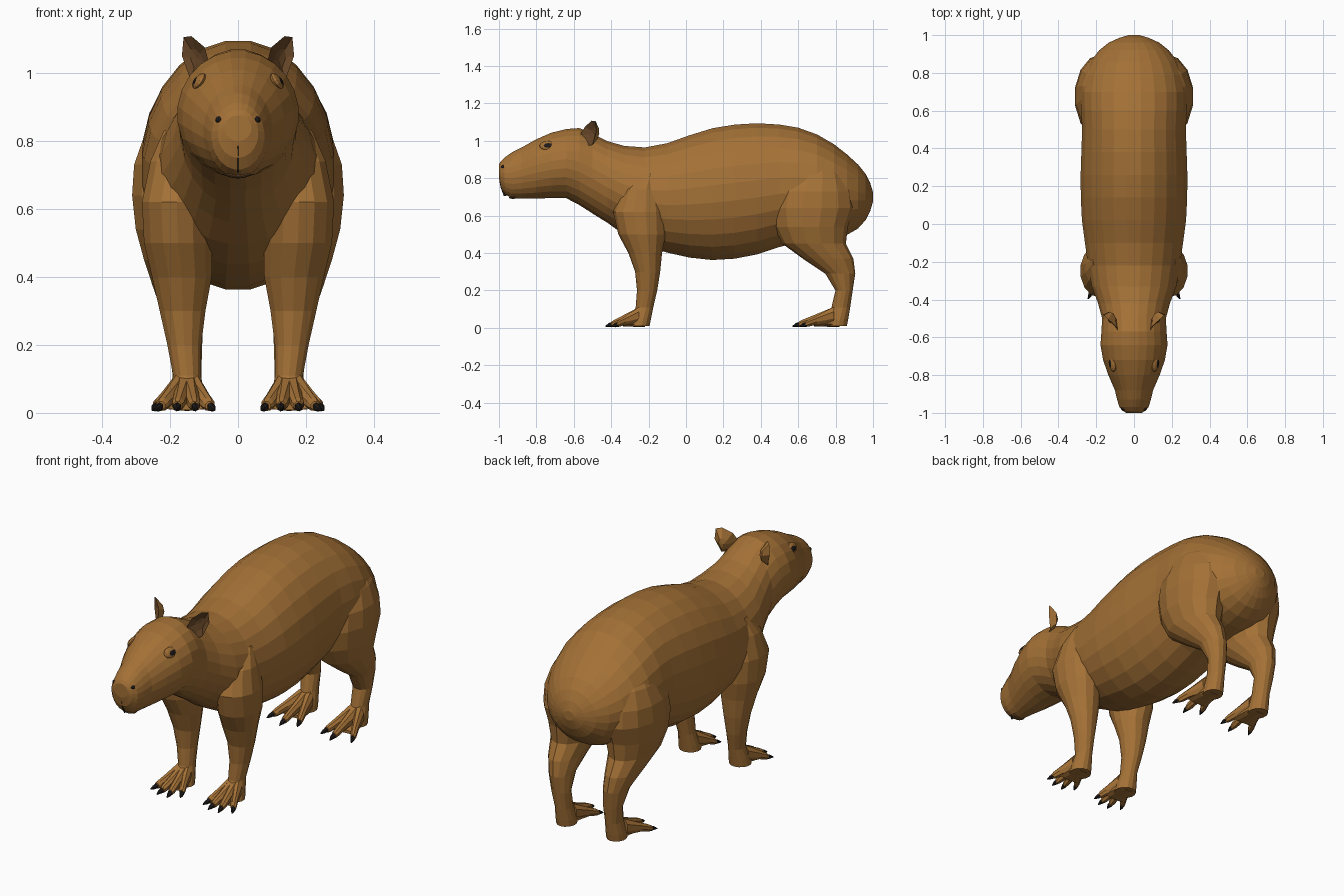
import bpy, bmesh
from math import sin, cos, pi, radians
from mathutils import Matrix, Vector


def material(name, rgb):
    m = bpy.data.materials.new(name)
    m.diffuse_color = (*rgb, 1)
    return m


FUR = material("fur", (0.37, 0.165, 0.037))
DARK = material("dark", (0.012, 0.01, 0.009))
INNER = material("ear_inside", (0.13, 0.06, 0.02))


def finish(name, bm, mat, mirror=True):
    bmesh.ops.recalc_face_normals(bm, faces=bm.faces)
    me = bpy.data.meshes.new(name)
    bm.to_mesh(me)
    bm.free()
    ob = bpy.data.objects.new(name, me)
    bpy.context.collection.objects.link(ob)
    me.materials.append(mat)
    if mirror:
        ob.modifiers.new("mirror", 'MIRROR').use_clip = False
    return ob


def loft(name, rings, axis, n, mat=FUR, mirror=True):
    """Skin elliptical rings (x, y, z, rx, r2) stacked along 'Y' or 'Z'."""
    bm = bmesh.new()
    loops = []
    for x, y, z, rx, r2 in rings:
        loop = []
        for i in range(n):
            a = 2 * pi * (i + 0.5) / n
            u, v = rx * cos(a), r2 * sin(a)
            loop.append(bm.verts.new((x + u, y, z + v) if axis == 'Y' else (x + u, y + v, z)))
        loops.append(loop)
    for a, b in zip(loops, loops[1:]):
        for i in range(n):
            j = (i + 1) % n
            bm.faces.new((a[i], a[j], b[j], b[i]))
    bm.faces.new(loops[0])
    bm.faces.new(loops[-1])
    return finish(name, bm, mat, mirror)


def ball(name, pos, size, mat, pitch=0, yaw=0):
    bm = bmesh.new()
    mtx = (Matrix.Translation(pos) @ Matrix.Rotation(radians(yaw), 4, 'Z')
           @ Matrix.Rotation(radians(pitch), 4, 'Y') @ Matrix.Diagonal((*size, 1)))
    bmesh.ops.create_uvsphere(bm, u_segments=12, v_segments=8, radius=1, matrix=mtx)
    return finish(name, bm, mat)


# Body, neck and head: (y, top, bottom, half width)
profile = [
    (-1.0, .875, .80, .04), (-.99, .892, .75, .06), (-.97, .912, .715, .078),
    (-.93, .94, .692, .09), (-.88, .965, .69, .102), (-.80, 1.01, .69, .137),
    (-.72, 1.045, .693, .165), (-.64, 1.065, .692, .179), (-.57, 1.07, .655, .174),
    (-.50, 1.04, .61, .17), (-.42, 1.0, .56, .192), (-.33, .975, .495, .226),
    (-.22, .967, .435, .245), (-.10, .99, .40, .262), (.02, 1.033, .373, .278),
    (.14, 1.07, .36, .284), (.26, 1.09, .367, .285), (.38, 1.097, .39, .281),
    (.50, 1.09, .43, .277), (.60, 1.073, .455, .282), (.70, 1.037, .465, .283),
    (.79, .985, .475, .265), (.86, .93, .495, .233), (.92, .875, .53, .186),
    (.96, .825, .575, .135), (.985, .775, .625, .08), (1.0, .725, .675, .03)]
loft("body_and_head", [(0, y, (t + b) / 2, w, (t - b) / 2) for y, t, b, w in profile],
     'Y', 24, mirror=False)

# Legs: the tops sink into the body so shoulder and thigh blend in
loft("front_leg", [
    (.15, -.20, .83, .07, .045), (.165, -.235, .74, .095, .105), (.18, -.248, .62, .105, .142),
    (.176, -.235, .50, .103, .127), (.165, -.218, .40, .09, .09), (.163, -.205, .30, .069, .067),
    (.158, -.208, .20, .051, .054), (.15, -.222, .11, .042, .047), (.15, -.24, .05, .052, .053),
    (.15, -.25, .01, .056, .055)], 'Z', 14)
loft("hind_leg", [
    (.13, .70, .90, .09, .09), (.155, .695, .82, .122, .16), (.168, .68, .73, .141, .21),
    (.17, .675, .64, .145, .225), (.17, .667, .54, .134, .198), (.172, .685, .45, .107, .17),
    (.17, .76, .37, .082, .135), (.162, .825, .29, .061, .08), (.155, .845, .20, .051, .046),
    (.15, .828, .11, .043, .05), (.15, .81, .045, .05, .057), (.15, .805, .01, .05, .055)],
    'Z', 14)


# Feet: webbed pad, fanned toes and claws
def foot(name, heel_y, toes):
    for k, (tx, ty) in enumerate(toes):
        a = Vector((.15 + (tx - .15) * .25, heel_y, .068))
        b = Vector((tx, ty, .02))
        m = a.lerp(b, .6) + Vector((0, 0, .003))
        loft(f"{name}_toe_{k + 1}", [(*a, .032, .048), (*m, .021, .026),
                                     (*b.lerp(m, .25), .019, .02), (*b, .014, .015)], 'Y', 8)
        d = (b - a).normalized()
        c = b + d * .036
        loft(f"{name}_claw_{k + 1}", [(b.x, b.y + .008, .02, .013, .014),
                                      (*(b + d * .016), .011, .011), (c.x, c.y, .009, .003, .003)],
             'Y', 6, DARK)
    tip = sum(t[1] for t in toes) / len(toes)
    loft(f"{name}_web", [(.15, heel_y + .03, .03, .045, .025), (.15, heel_y - .03, .028, .052, .022),
                         (.152, heel_y + (tip - heel_y) * .65, .017, .062, .009)], 'Y', 10)


foot("front_foot", -.25, [(.082, -.365), (.127, -.397), (.178, -.397), (.228, -.368)])
foot("hind_foot", .79, [(.082, .64), (.15, .605), (.238, .64)])

# Ears: a cupped leaf with a back shell and a dished front
rim = [(.115, -.55, .965), (.085, -.568, 1.03), (.098, -.54, 1.075), (.137, -.505, 1.108),
       (.16, -.483, 1.105), (.165, -.48, 1.05), (.14, -.50, .98)]
for name, centre, mat in (("ear_back", (.108, -.475, 1.035), FUR),
                          ("ear_inside", (.12, -.495, 1.04), INNER)):
    bm = bmesh.new()
    centre = Vector(centre)
    push = (centre - Vector((.12, -.52, 1.04))) * .3
    vs = [bm.verts.new(p) for p in rim]
    mid = [bm.verts.new(Vector(p).lerp(centre, .55) + push) for p in rim]
    c = bm.verts.new(centre)
    for i in range(len(rim)):
        j = (i + 1) % len(rim)
        bm.faces.new((vs[i], vs[j], mid[j], mid[i]))
        bm.faces.new((mid[i], mid[j], c))
    finish(name, bm, mat)

# Eyes, nostrils, lip cleft and mouth
ball("eyelid", (.114, -.742, .975), (.014, .042, .027), FUR, -32, -10)
ball("eye", (.121, -.735, .975), (.010, .030, .018), DARK, -32, -4)
ball("nostril_rim", (.052, -.974, .858), (.011, .022, .02), FUR, -10, -45)
ball("nostril", (.056, -.978, .862), (.009, .012, .010), DARK, -10, -45)
loft("lip_cleft", [(0, -.966, .705, .002, .008), (0, -.985, .75, .002, .006),
                   (0, -.994, .785, .002, .004)], 'Z', 6, DARK, mirror=False)
ball("mouth", (.012, -.925, .697), (.028, .022, .006), INNER, -8)
